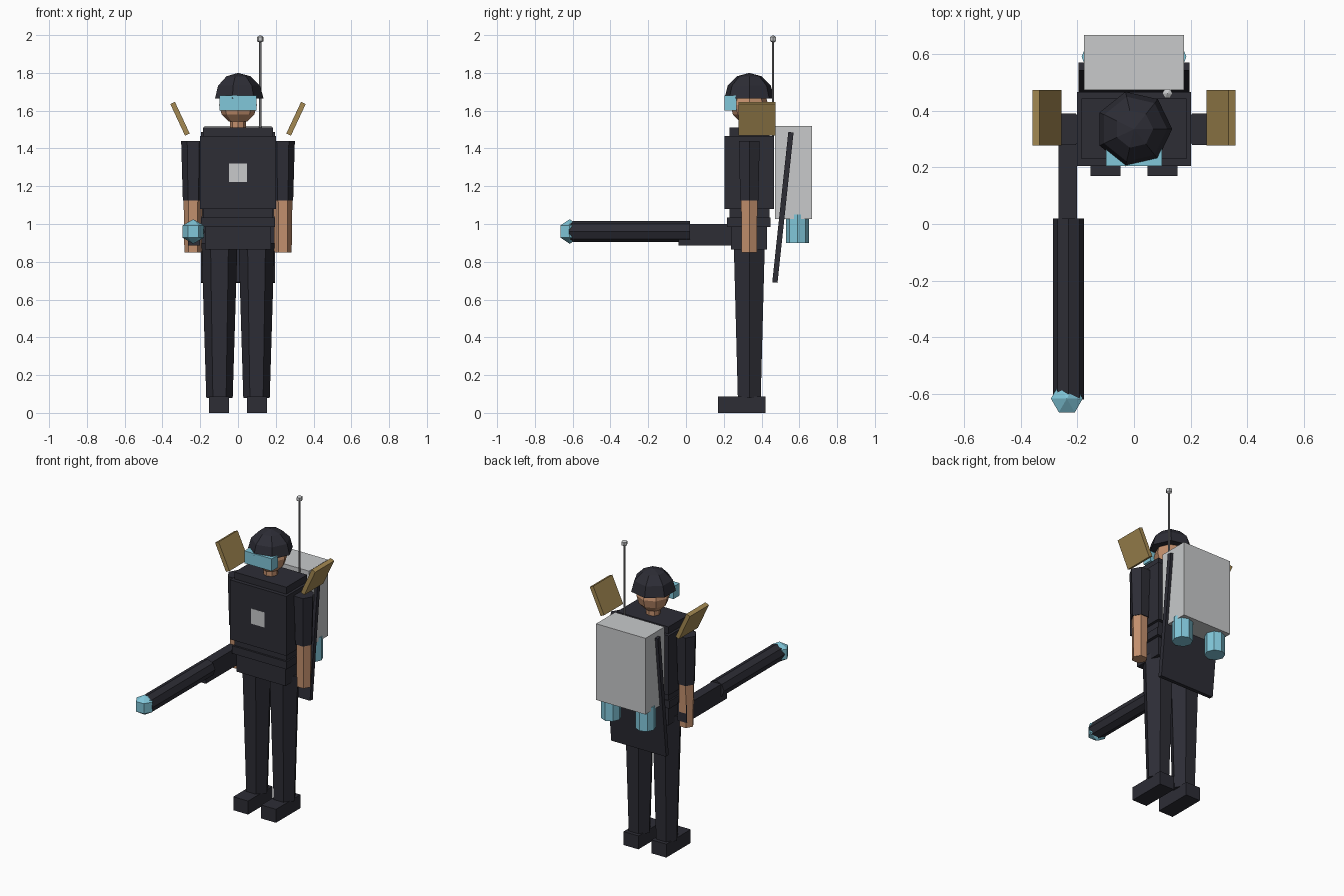
import bpy, bmesh
from math import sin, cos, pi, radians
from mathutils import Matrix

if "Cube" in bpy.data.objects:
    bpy.data.objects.remove(bpy.data.objects["Cube"], do_unlink=True)


def material(name, r, g, b):
    m = bpy.data.materials.new(name)
    m.use_nodes = True
    m.diffuse_color = (r, g, b, 1)
    m.node_tree.nodes["Principled BSDF"].inputs["Base Color"].default_value = (r, g, b, 1)
    return m


DARK = material("dark_cloth", 0.026, 0.026, 0.036)
SKIN = material("skin", 0.55, 0.28, 0.155)
CYAN = material("cyan_glow", 0.22, 0.57, 0.70)
GOLD = material("dull_gold", 0.37, 0.25, 0.084)
GREY = material("light_grey", 0.58, 0.59, 0.60)
STEEL = material("steel", 0.25, 0.25, 0.26)


def finish(name, bm, mat, loc, rot):
    bmesh.ops.recalc_face_normals(bm, faces=bm.faces)
    mesh = bpy.data.meshes.new(name)
    bm.to_mesh(mesh)
    bm.free()
    mesh.materials.append(mat)
    ob = bpy.data.objects.new(name, mesh)
    ob.location = loc
    ob.rotation_euler = [radians(a) for a in rot]
    bpy.context.collection.objects.link(ob)
    return ob


def block(name, mat, size, loc, rot=(0, 0, 0)):
    bm = bmesh.new()
    bmesh.ops.create_cube(bm, size=1, matrix=Matrix.Diagonal((*size, 1)))
    return finish(name, bm, mat, loc, rot)


def span(name, mat, half_x, y0, y1, z0, z1, x=0):
    """Upright box given by its half width and its y and z limits."""
    return block(name, mat, (2 * half_x, y1 - y0, z1 - z0),
                 (x, (y0 + y1) / 2, (z0 + z1) / 2))


def turned(name, mat, profile, sides, loc, rot=(0, 0, 0)):
    """Revolve (radius, height) points round z, with a corner on +x."""
    bm = bmesh.new()
    rings = [[bm.verts.new((r * cos(2 * pi * i / sides), r * sin(2 * pi * i / sides), z))
              for i in range(sides)] for r, z in profile]
    for low, high in zip(rings, rings[1:]):
        for i in range(sides):
            j = (i + 1) % sides
            bm.faces.new((low[i], low[j], high[j], high[i]))
    bm.faces.new(rings[0])
    bm.faces.new(rings[-1])
    bmesh.ops.remove_doubles(bm, verts=bm.verts, dist=0.0005)
    return finish(name, bm, mat, loc, rot)


def ball(name, mat, radius, sides, bands, loc, start=-90):
    """Sphere, or the part of it above the start latitude."""
    arc = [radians(start + (90 - start) * i / bands) for i in range(bands + 1)]
    profile = [(max(radius * cos(a), 0.0001), radius * sin(a)) for a in arc]
    return turned(name, mat, profile, sides, loc)


MID = 0.335  # body centre line, front to back

# Limbs and shoulder plates, mirrored
for side, s in (("left", 1), ("right", -1)):
    span(side + "_boot", DARK, 0.053, 0.17, 0.42, 0, 0.087, x=0.1 * s)
    turned(side + "_leg", DARK, [(0.07, 0.08), (0.095, 0.9)], 6, (0.098 * s, MID, 0))
    turned(side + "_sleeve", DARK, [(0.055, 1.125), (0.064, 1.44)], 6, (0.237 * s, MID, 0))
    turned(side + "_forearm", SKIN, [(0.046, 0.85), (0.05, 1.13)], 6, (0.238 * s, MID, 0))
    block(side + "_shoulder_plate", GOLD, (0.027, 0.195, 0.185),
          (0.307 * s, 0.375, 1.557), (0, 25 * s, 0))
    turned(side + "_thruster", CYAN, [(0.061, 0.9), (0.061, 1.05)], 8, (0.124 * s, 0.59, 0))

# Torso
span("hips", DARK, 0.175, 0.237, 0.43, 0.865, 0.99)
span("belt", DARK, 0.195, 0.218, 0.448, 0.985, 1.035)
span("torso", DARK, 0.185, 0.23, 0.443, 1.03, 1.51)
span("vest", DARK, 0.202, 0.205, 0.465, 1.08, 1.465)
span("chest_patch", GREY, 0.048, 0.204, 0.209, 1.222, 1.32)

# Head
turned("neck", SKIN, [(0.043, 1.48), (0.043, 1.58)], 8, (0, MID, 0))
ball("head", SKIN, 0.1, 8, 6, (0, MID, 1.63))
ball("helmet", DARK, 0.135, 7, 3, (0, MID, 1.665), start=0)
span("visor", CYAN, 0.098, 0.205, 0.268, 1.6, 1.68)

# Back pack, hanging back panel and aerial
span("backpack", GREY, 0.177, 0.472, 0.667, 1.027, 1.52)
block("back_panel", DARK, (0.392, 0.028, 0.8), (0, 0.513, 1.088), (-6.1, 0, 0))
turned("aerial", STEEL, [(0.006, 1.42), (0.006, 1.98)], 6, (0.118, 0.461, 0))
ball("aerial_tip", GREY, 0.021, 6, 3, (0.118, 0.461, 1.979))

# Long weapon in the right hand
span("weapon_body", DARK, 0.032, -0.04, 0.376, 0.885, 1.0, x=-0.234)
turned("weapon_barrel", DARK, [(0.055, -0.02), (0.055, 0.62)], 8,
       (-0.231, 0, 0.96), (90, 0, 0))
ball("weapon_tip", CYAN, 0.065, 6, 3, (-0.237, -0.616, 0.96))
